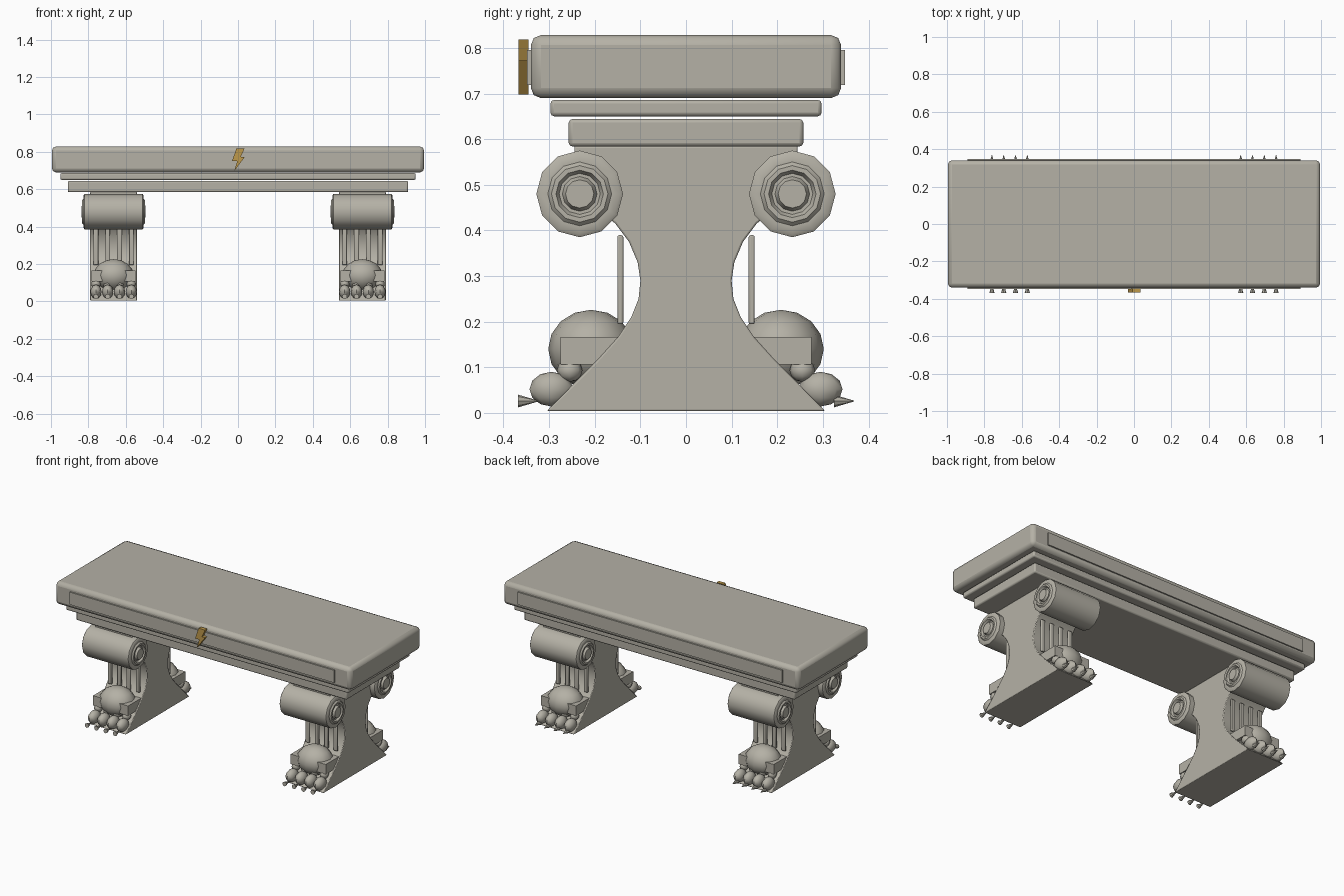
import bpy, bmesh, math
from mathutils import Matrix, Vector

cube = bpy.data.objects.get("Cube")
if cube:
    bpy.data.objects.remove(cube, do_unlink=True)


def material(name, rgb):
    m = bpy.data.materials.new(name)
    m.use_nodes = True
    m.diffuse_color = (*rgb, 1)
    m.node_tree.nodes["Principled BSDF"].inputs["Base Color"].default_value = (*rgb, 1)
    return m


STONE = material("warm grey stone", (0.46, 0.44, 0.38))
GOLD = material("aged gold", (0.52, 0.32, 0.07))


def finish(name, bm, mat=STONE, angle=40, bevel=0, segments=2):
    bmesh.ops.recalc_face_normals(bm, faces=bm.faces[:])
    mesh = bpy.data.meshes.new(name)
    bm.to_mesh(mesh)
    bm.free()
    mesh.materials.append(mat)
    ob = bpy.data.objects.new(name, mesh)
    bpy.context.collection.objects.link(ob)
    if bevel:
        mod = ob.modifiers.new("soft edges", "BEVEL")
        mod.width, mod.segments = bevel, segments
        mod.limit_method, mod.angle_limit = "ANGLE", math.radians(40)
    bpy.ops.object.select_all(action="DESELECT")
    ob.select_set(True)
    bpy.context.view_layer.objects.active = ob
    if angle:
        bpy.ops.object.shade_smooth_by_angle(angle=math.radians(angle))
    return ob


def placed(centre, size):
    return Matrix.Translation(centre) @ Matrix.Diagonal((*size, 1))


def box(name, centre, size, **style):
    bm = bmesh.new()
    bmesh.ops.create_cube(bm, size=1, matrix=placed(centre, size))
    return finish(name, bm, **style)


def ball(name, centre, radii, u=8, v=6, angle=60):
    bm = bmesh.new()
    bmesh.ops.create_uvsphere(bm, u_segments=u, v_segments=v, radius=1,
                              matrix=placed(centre, radii))
    return finish(name, bm, angle=angle)


def extrude(name, points, depth, **style):
    bm = bmesh.new()
    face = bm.faces.new([bm.verts.new(p) for p in points])
    out = bmesh.ops.extrude_face_region(bm, geom=[face])
    moved = [v for v in out["geom"] if isinstance(v, bmesh.types.BMVert)]
    bmesh.ops.translate(bm, verts=moved, vec=depth)
    return finish(name, bm, **style)


def lathe_x(name, centre, profile, sides=12):
    """Turn (x, radius) points around an x axis through centre."""
    bm = bmesh.new()
    c = Vector(centre)
    rings = []
    for h, r in profile:
        rings.append([bm.verts.new(c + Vector((h, r * math.cos(a), r * math.sin(a))))
                      for a in (math.tau * i / sides for i in range(sides))])
    for a, b in zip(rings, rings[1:]):
        for i in range(sides):
            j = (i + 1) % sides
            bm.faces.new((a[i], a[j], b[j], b[i]))
    bm.faces.new(rings[0])
    bm.faces.new(rings[-1])
    return finish(name, bm)


# Seat slab with two stepped mouldings below
box("seat_slab", (0, 0, 0.759), (1.99, 0.68, 0.138), bevel=0.022, angle=60)
box("upper_moulding", (0, 0, 0.668), (1.9, 0.594, 0.036), bevel=0.008, angle=60)
box("lower_moulding", (0, 0, 0.614), (1.82, 0.514, 0.06), bevel=0.008, angle=60)

# Long raised panels on front and back
for side, y in (("front", -0.335), ("back", 0.335)):
    box(side + "_panel", (0, y, 0.757), (1.78, 0.026, 0.076))

# Gold bolt ornament
bolt = [(-0.008, 0.818), (0.035, 0.818), (0.014, 0.772), (0.036, 0.772),
        (-0.02, 0.698), (-0.004, 0.75), (-0.032, 0.75)]
extrude("bolt_ornament", [(x, -0.367, z) for x, z in bolt], (0, 0.022, 0),
        mat=GOLD, angle=0)

# Half outline of a leg slab, bottom to top, as (y, z)
outline = [(0.305, 0.004), (0.25, 0.06), (0.195, 0.115), (0.15, 0.165),
           (0.12, 0.21), (0.104, 0.25), (0.1, 0.29), (0.106, 0.33),
           (0.125, 0.375), (0.155, 0.415), (0.2, 0.45), (0.24, 0.5), (0.245, 0.585)]
half_scroll = [(0.155, 0.095), (0.16, 0.088), (0.16, 0.07), (0.168, 0.062),
               (0.168, 0.052), (0.156, 0.045), (0.156, 0.038), (0.171, 0.031),
               (0.171, 0.004)]
scroll = [(-h, r) for h, r in reversed(half_scroll)] + half_scroll

for leg, cx in (("left", 0.665), ("right", -0.665)):
    loop = outline + [(-y, z) for y, z in reversed(outline)]
    extrude(leg + "_leg", [(cx - 0.125, y, z) for y, z in loop], (0.25, 0, 0),
            bevel=0.004, angle=45)
    for end, s in (("front", -1), ("back", 1)):
        tag = f"{leg}_{end}_"
        lathe_x(tag + "scroll", (cx, s * 0.233, 0.48), scroll)
        # Paw with its side block
        ball(tag + "paw", (cx, s * 0.208, 0.14), (0.107, 0.094, 0.086), 12, 8)
        box(tag + "paw_block", (cx, s * 0.21, 0.136), (0.236, 0.13, 0.06))
        for i in range(4):
            x = cx + (i - 1.5) * 0.063
            box(f"{tag}flute_{i}", (x, s * 0.144, 0.292), (0.026, 0.013, 0.195),
                bevel=0.004)
            ball(f"{tag}toe_{i}", (x, s * 0.295, 0.052), (0.03, 0.048, 0.038))
            ball(f"{tag}knuckle_{i}", (x, s * 0.255, 0.093), (0.025, 0.028, 0.025))
            # Claw cones all taper towards the back
            bm = bmesh.new()
            bmesh.ops.create_cone(
                bm, cap_ends=True, segments=8, radius1=0.014, radius2=0.001,
                depth=0.044, matrix=Matrix.Translation((x, s * 0.346, 0.026))
                @ Matrix.Rotation(-math.pi / 2, 4, "X"))
            finish(f"{tag}claw_{i}", bm)
